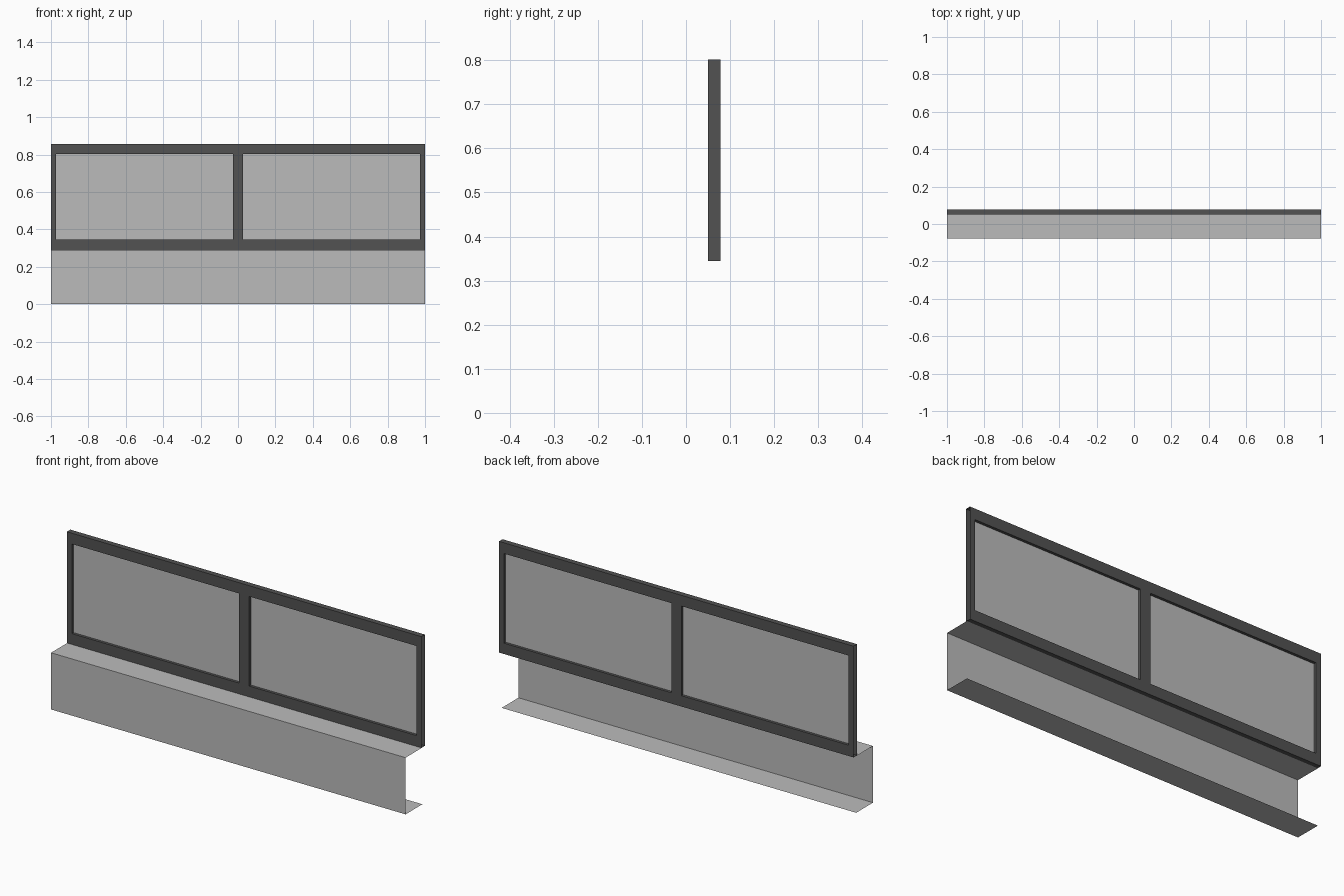
import bpy, bmesh

if "Cube" in bpy.data.objects:
    bpy.data.objects.remove(bpy.data.objects["Cube"])

FRONT, BACK = 0.050, 0.078      # window frame depth
SILL, TOP = 0.29, 0.857         # window frame height
XS = [-1.0, -0.972, -0.028, 0.028, 0.972, 1.0]
ZS = [SILL, 0.345, 0.802, TOP]


def material(name, value):
    m = bpy.data.materials.new(name)
    m.diffuse_color = (value, value, value, 1)
    m.use_nodes = True
    m.node_tree.nodes["Principled BSDF"].inputs["Base Color"].default_value = m.diffuse_color
    return m


def finish(bm, name, mat):
    me = bpy.data.meshes.new(name)
    bm.to_mesh(me)
    bm.free()
    ob = bpy.data.objects.new(name, me)
    bpy.context.collection.objects.link(ob)
    me.materials.append(mat)
    return ob


dark = material("dark grey frame", 0.085)
light = material("light grey panel", 0.5)

# window frame: grid of cells without the two openings, extruded backwards
bm = bmesh.new()
rows = [[bm.verts.new((x, FRONT, z)) for x in XS] for z in ZS]
for j in range(len(ZS) - 1):
    for i in range(len(XS) - 1):
        if j == 1 and i in (1, 3):
            continue
        bm.faces.new((rows[j][i], rows[j][i + 1], rows[j + 1][i + 1], rows[j + 1][i]))
front_faces = bm.faces[:]
ext = bmesh.ops.extrude_face_region(bm, geom=front_faces, use_keep_orig=True)
new_verts = [g for g in ext["geom"] if isinstance(g, bmesh.types.BMVert)]
bmesh.ops.translate(bm, verts=new_verts, vec=(0, BACK - FRONT, 0))
bmesh.ops.recalc_face_normals(bm, faces=bm.faces[:])
# the two outer ends are left open
ends = [f for f in bm.faces if all(abs(v.co.x) > 0.999 for v in f.verts)]
bmesh.ops.delete(bm, geom=ends, context="FACES_ONLY")
finish(bm, "window_frame", dark)

# panes: single sheets in the middle of the frame depth
for name, a, b in (("left_pane", XS[1], XS[2]), ("right_pane", XS[3], XS[4])):
    bm = bmesh.new()
    y = (FRONT + BACK) / 2
    bm.faces.new([bm.verts.new((x, y, z)) for x, z in
                  ((a, ZS[1]), (b, ZS[1]), (b, ZS[2]), (a, ZS[2]))])
    finish(bm, name, light)

# base: folded sheet, open at the back and ends
bm = bmesh.new()
profile = [(0.057, 0.0), (-0.078, 0.0), (-0.078, SILL - 0.001), (0.057, SILL - 0.001)]
lines = [[bm.verts.new((x, y, z)) for x in (-1, 1)] for y, z in profile]
for p, q in zip(lines, lines[1:]):
    bm.faces.new((p[0], p[1], q[1], q[0]))
finish(bm, "base_sheet", light)
